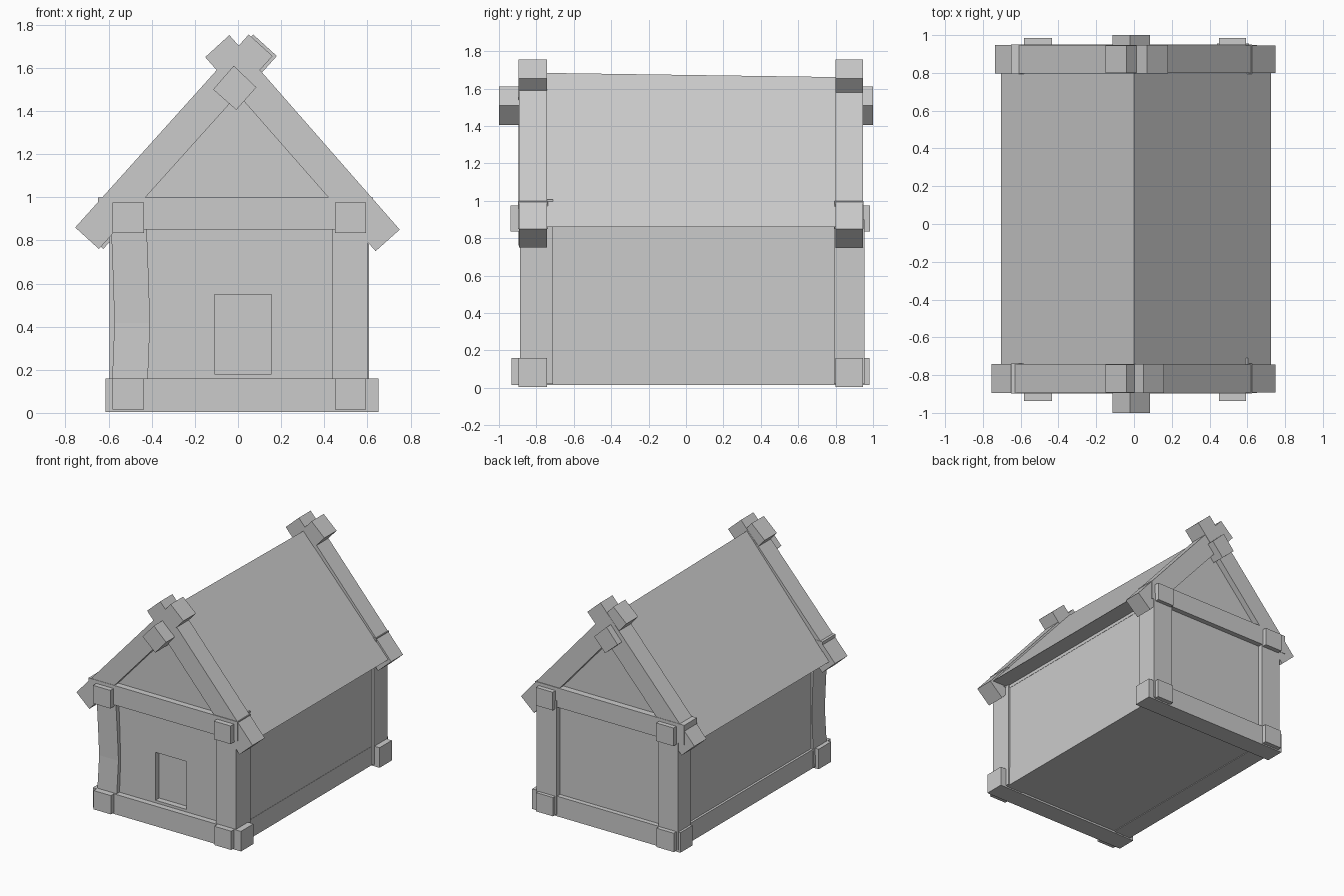
import bpy, bmesh

cube = bpy.data.objects.get("Cube")
if cube:
    bpy.data.objects.remove(cube, do_unlink=True)

grey = bpy.data.materials.new("plain grey")
grey.use_nodes = True
grey.diffuse_color = (0.6, 0.6, 0.6, 1)
grey.node_tree.nodes["Principled BSDF"].inputs["Base Color"].default_value = (0.6, 0.6, 0.6, 1)


def loft(name, rings):
    """Solid through matching rings of points, capped at both ends."""
    bm = bmesh.new()
    loops = [[bm.verts.new(p) for p in ring] for ring in rings]
    for a, b in zip(loops, loops[1:]):
        for i in range(len(a)):
            j = (i + 1) % len(a)
            bm.faces.new((a[i], a[j], b[j], b[i]))
    bm.faces.new(loops[0])
    bm.faces.new(loops[-1])
    bmesh.ops.recalc_face_normals(bm, faces=bm.faces)
    mesh = bpy.data.meshes.new(name)
    bm.to_mesh(mesh)
    bm.free()
    mesh.materials.append(grey)
    obj = bpy.data.objects.new(name, mesh)
    bpy.context.collection.objects.link(obj)
    return obj


def beam(name, profile, y0, y1):
    """Front profile of (x, z) points extruded along y."""
    return loft(name, [[(x, y, z) for x, z in profile] for y in (y0, y1)])


def box(name, x0, x1, y0, y1, z0, z1):
    return beam(name, [(x0, z0), (x1, z0), (x1, z1), (x0, z1)], y0, y1)


def post(name, x0, x1, y0, y1, top, bow):
    """Upright post, bowed sideways at mid height."""
    rings = []
    for t, s in ((0, 0), (0.25, 0.6), (0.45, 1), (0.7, 0.6), (1, 0)):
        z, a, b = 0.02 + t * (top - 0.02), x0 + s * bow, x1 + s * bow
        c = y0 + s * abs(bow) * 0.6
        rings.append([(a, c, z), (b, c, z), (b, y1, z), (a, y1, z)])
    return loft(name, rings)


# Walls with a recessed doorway
walls = box("walls", -0.565, 0.592, -0.85, 0.91, 0.02, 0.9)
cutter = box("doorway_cutter", -0.11, 0.155, -1, -0.805, 0.18, 0.55)
cutter.hide_render = True
cut = walls.modifiers.new("doorway", "BOOLEAN")
cut.operation, cut.solver, cut.object = "DIFFERENCE", "EXACT", cutter
bpy.context.view_layer.objects.active = walls
bpy.ops.object.modifier_apply(modifier=cut.name)
bpy.data.objects.remove(cutter, do_unlink=True)

# Roof with a slightly sloping ridge
loft("roof", [[(-0.705, y, 0.86), (0.725, y, 0.86), (0, y, z)]
              for y, z in ((-0.85, 1.685), (0.9, 1.66))])

# Corner posts
post("front_right_post", -0.59, -0.425, -0.888, -0.72, 0.9, 0.017)
post("front_left_post", 0.435, 0.604, -0.888, -0.71, 1.008, 0)
post("back_right_post", -0.597, -0.43, 0.79, 0.948, 0.9, 0)
post("back_left_post", 0.44, 0.608, 0.79, 0.955, 0.9, 0)

# Long beams whose ends stick out at the gables
for side, x0, x1 in (("right", -0.583, -0.435), ("left", 0.45, 0.594)):
    box(f"bottom_long_beam_{side}", x0, x1, -0.932, 0.982, 0.015, 0.16)
    box(f"top_long_beam_{side}", x0, x1, -0.937, 0.985, 0.835, 0.975)

# Cross beams and crossed rafters at each gable
for end, y0, y1, shift in (("front", -0.895, -0.742, 0), ("back", 0.798, 0.947, 0.02)):
    box(f"{end}_bottom_cross_beam", -0.615, 0.652, y0, y1, 0.005, 0.16)
    box(f"{end}_top_cross_beam", -0.65, 0.625, y0 - 0.003, y1 + 0.003, 0.85, 1.0)
    right = [(-0.755, 0.86), (-0.645, 0.76), (0.16, 1.655), (0.05, 1.755)]
    left = [(0.75, 0.85), (0.638, 0.75), (-0.152, 1.65), (-0.04, 1.752)]
    beam(f"{end}_rafter_right", [(x + shift, z) for x, z in right], y0, y1)
    beam(f"{end}_rafter_left", left, y0 + 0.002, y1 - 0.002)

# Diamond ridge beam through the whole roof
beam("ridge_beam", [(-0.02, 1.61), (0.085, 1.51), (-0.008, 1.405), (-0.115, 1.5)], -1, 1)
